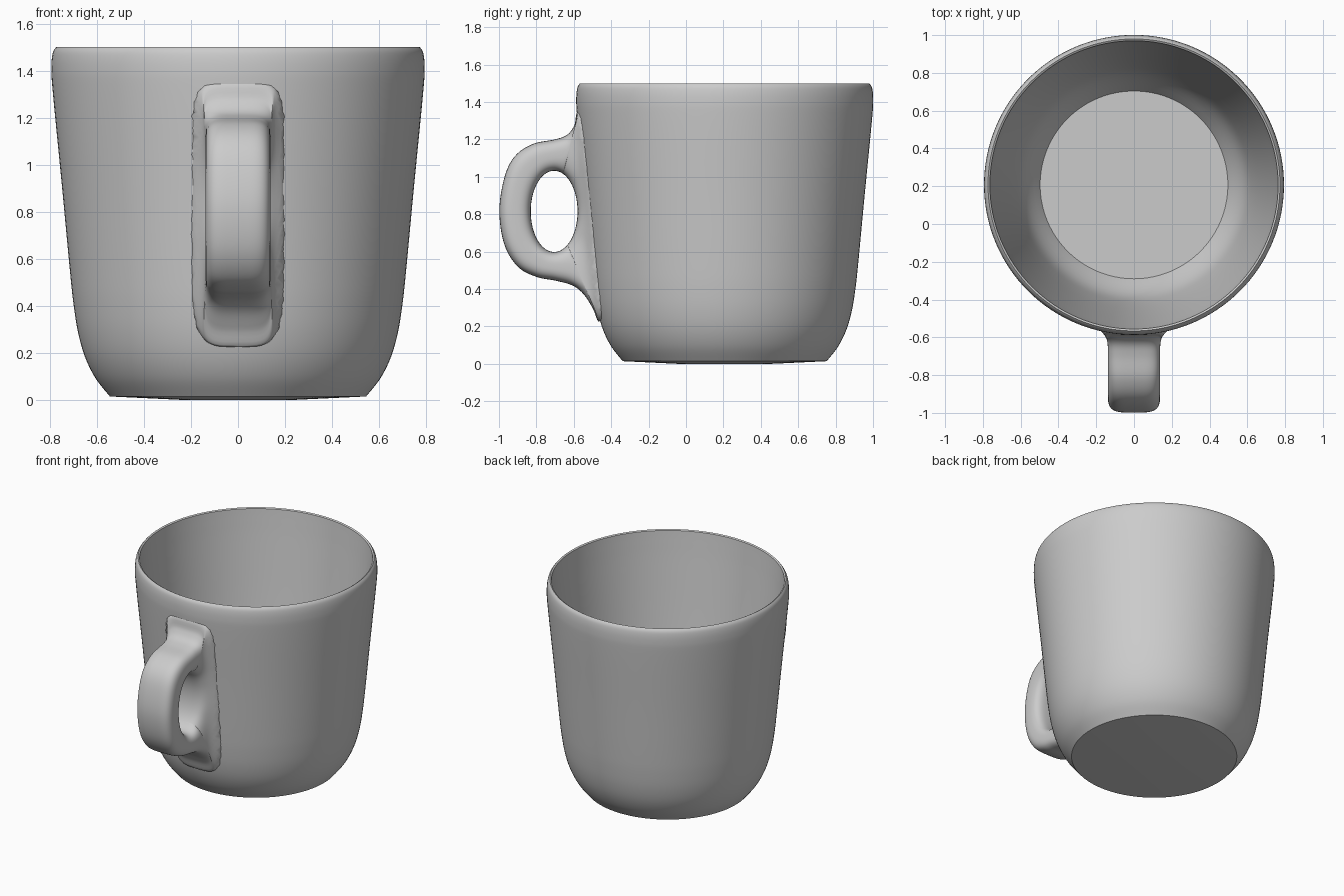
import bpy, bmesh, math
from mathutils import Vector

if "Cube" in bpy.data.objects:
    bpy.data.objects.remove(bpy.data.objects["Cube"])

CUP_Y = 0.207  # cup axis sits behind the origin, handle points to -y


def spline(pts, steps, closed=False):
    """Catmull-Rom curve through 2D points."""
    n, out = len(pts), []
    get = (lambda i: Vector(pts[i % n])) if closed else (lambda i: Vector(pts[max(0, min(n - 1, i))]))
    for i in range(n if closed else n - 1):
        a, b, c, d = get(i - 1), get(i), get(i + 1), get(i + 2)
        for k in range(steps):
            t = k / steps
            out.append(0.5 * (2 * b + (c - a) * t + (2 * a - 5 * b + 4 * c - d) * t * t
                              + (3 * b - a - 3 * c + d) * t ** 3))
    if not closed:
        out.append(get(n - 1))
    return out


def finish(bm, name, angle):
    bmesh.ops.recalc_face_normals(bm, faces=bm.faces)
    mesh = bpy.data.meshes.new(name)
    bm.to_mesh(mesh)
    bm.free()
    ob = bpy.data.objects.new(name, mesh)
    bpy.context.collection.objects.link(ob)
    bpy.ops.object.select_all(action='DESELECT')
    ob.select_set(True)
    bpy.context.view_layer.objects.active = ob
    bpy.ops.object.shade_smooth_by_angle(angle=math.radians(angle))
    return ob


def skin(bm, rings, close_rings):
    """Bridge consecutive closed loops of vertices with quads."""
    n = len(rings[0])
    for i in range(len(rings) if close_rings else len(rings) - 1):
        a, b = rings[i], rings[(i + 1) % len(rings)]
        for j in range(n):
            bm.faces.new((a[j], a[(j + 1) % n], b[(j + 1) % n], b[j]))


# Cup: outer wall over the rim and down the more tapered inner wall, revolved
outer = spline([(0.545, 0.014), (0.605, 0.09), (0.65, 0.18), (0.68, 0.285), (0.70, 0.41),
                (0.716, 0.56), (0.748, 0.90), (0.787, 1.30), (0.794, 1.41), (0.788, 1.475),
                (0.773, 1.5)], 5)
inner = spline([(0.763, 1.494), (0.756, 1.42), (0.738, 1.25), (0.685, 0.80), (0.632, 0.42),
                (0.585, 0.21), (0.497, 0.06)], 5)
profile = [Vector((0.25, 0.0))] + outer + inner
SEG = 128
bm = bmesh.new()
rings = [[bm.verts.new((r * math.cos(2 * math.pi * k / SEG), CUP_Y + r * math.sin(2 * math.pi * k / SEG), z))
          for k in range(SEG)] for r, z in profile]
skin(bm, rings, False)
bm.faces.new(rings[0])
bm.faces.new(rings[-1])
finish(bm, "cup", 40)


def wall_radius(z):
    for a, b in zip(outer, outer[1:]):
        if a.y <= z <= b.y:
            return a.x + (b.x - a.x) * (z - a.y) / (b.y - a.y)
    return outer[0].x


# Handle: rounded section swept around an oval hole, flaring into the wall
outline = spline([(-0.57, 1.35), (-0.597, 1.275), (-0.635, 1.225), (-0.70, 1.20), (-0.82, 1.175),
                  (-0.915, 1.11), (-0.97, 1.00), (-0.998, 0.82), (-0.972, 0.64), (-0.90, 0.52),
                  (-0.80, 0.465), (-0.70, 0.445), (-0.61, 0.42), (-0.55, 0.375), (-0.50, 0.30),
                  (-0.46, 0.23), (-0.42, 0.45), (-0.43, 0.65), (-0.43, 0.82), (-0.43, 1.00),
                  (-0.45, 1.20)], 6, closed=True)
HOLE = Vector((-0.705, 0.815))
bm = bmesh.new()
rings = []
for p in outline:
    ang = math.atan2((p.y - HOLE.y) / 0.217, (p.x - HOLE.x) / 0.125)
    q = HOLE + Vector((0.125 * math.cos(ang), 0.217 * math.sin(ang)))
    ring = []
    for k in range(64):
        c, s = math.cos(k * math.pi / 32), math.sin(k * math.pi / 32)
        x = 0.138 * math.copysign(abs(c) ** 0.45, c)
        t = 0.5 + 0.5 * math.copysign(abs(s) ** 0.75, s)
        y, z = q.lerp(p, t)
        # near the cup: widen, follow its curve, and stay inside the wall
        R = wall_radius(z)
        gap = max(CUP_Y - y - R, 0)
        x *= 1 + 0.45 * math.exp(-gap / 0.02)
        y += (R - math.sqrt(R * R - x * x)) * math.exp(-gap / 0.04)
        least = R - 0.008
        if math.hypot(x, y - CUP_Y) < least:
            y = CUP_Y - math.sqrt(least ** 2 - x ** 2)
        ring.append(bm.verts.new((x, y, z)))
    rings.append(ring)
skin(bm, rings, True)
finish(bm, "handle", 80)
